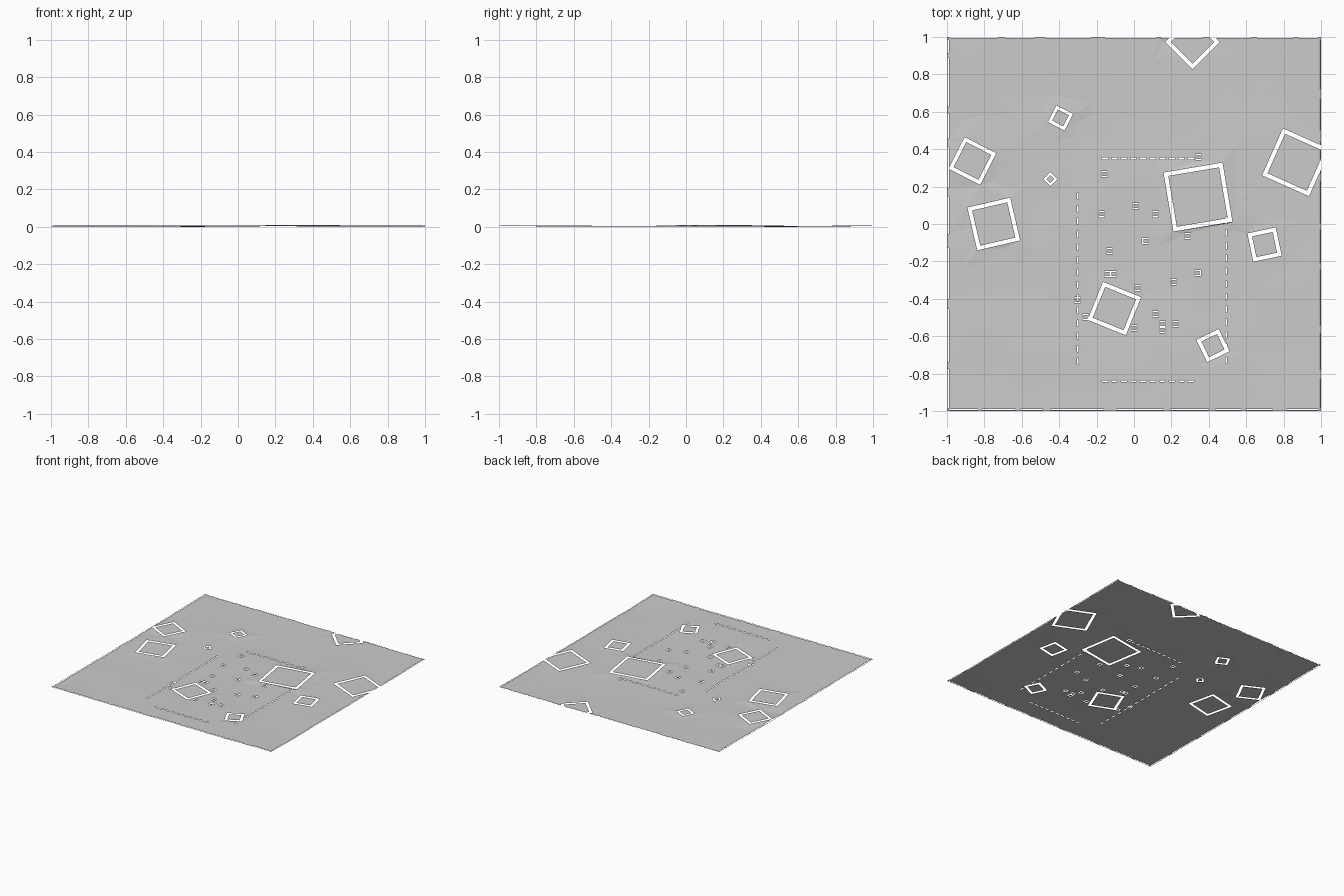
import bpy, math, random
from mathutils import Vector, noise
from mathutils.geometry import delaunay_2d_cdt

if "Cube" in bpy.data.objects:
    bpy.data.objects.remove(bpy.data.objects["Cube"])

random.seed(4)

# square foundations: x, y, side, angle, slot width, level
FRAMES = [(-.864, .337, .19, -27, .02, .015), (-.75, .0, .235, 13, .021, .014),
          (-.393, .567, .10, -27, .017, .013), (-.447, .24, .054, 45, .012, .011),
          (.342, .144, .32, 9.5, .022, .017), (.866, .33, .275, -24, .022, .012),
          (.698, -.11, .155, 12, .021, .012), (-.105, -.452, .22, -22, .021, .010),
          (.422, -.65, .133, 26, .02, .012), (.313, .973, .205, 45, .021, .012)]
# small post footings
POSTS = [(.345, .358), (-.158, .267), (.008, .096), (-.174, .053), (.115, .053),
         (.286, -.064), (.061, -.091), (-.131, -.144), (-.142, -.267), (-.11, -.267),
         (.019, -.342), (.211, -.31), (.34, -.262), (-.302, -.406), (-.259, -.497),
         (.003, -.556), (.115, -.481), (.152, -.535), (.152, -.567), (.222, -.535)]


def rect(x, y, w, h, deg=0):
    c, s = math.cos(math.radians(deg)), math.sin(math.radians(deg))
    return [Vector((x + c * a * w / 2 - s * b * h / 2, y + s * a * w / 2 + c * b * h / 2))
            for a, b in ((-1, -1), (1, -1), (1, 1), (-1, 1))]


def inside(p, poly, eps=0.0):
    return all((b - a).cross(p - a) >= -eps * (b - a).length
               for a, b in zip(poly, poly[1:] + poly[:1])) if poly else False


rings = []   # outer loop, inner loop, level
for x, y, s, a, w, z in FRAMES:
    rings.append((rect(x, y, s, s, a), rect(x, y, s - 2 * w, s - 2 * w, a), z))
for x, y in POSTS:
    rings.append((rect(x, y, .034, .034), rect(x, y, .02, .02), None))

# dashed fence line slots
slots = []
for i in range(10):
    for y in (.35, -.84):
        slots.append(rect(-.155 + i * .051, y, .032, .009))
for i in range(14):
    slots.append(rect(-.3, .15 - i * .068, .009, .035))
    if i < 12:
        slots.append(rect(.493, .02 - i * .068, .009, .035))
# slots along the outer rim
for side in range(4):
    t = -.985
    while t < .95:
        length = min(random.uniform(.1, .3), .985 - t)
        m = t + length / 2
        slots.append([rect(m, -.992, length, .007), rect(m, .996, length, .005),
                      rect(-.993, m, .007, length), rect(.993, m, .005, length)][side])
        t += length + random.uniform(.02, .08)

loops = [rect(0, 0, 2, 2)] + [l for r in rings for l in r[:2]] + slots


def height(p):
    for outer, inner, z in rings:
        if z is not None and inside(p, outer, 1e-4):
            return z
    n = noise.noise(Vector((p.x * 2.2, p.y * 2.2, 3.1)))
    bump = .006 * math.exp(-((p.x - .53) ** 2 + (p.y - .08) ** 2) / .006)
    edge = .003 * max(0, abs(p.y) - .7) / .3
    return .011 + .005 * n + bump + edge


# constrained triangulation of the whole sheet
pts, edges = [], []
for l in loops:
    k = len(pts)
    pts += l
    edges += [(k + i, k + (i + 1) % 4) for i in range(4)]
N = 18
for i in range(N + 1):
    for j in range(N + 1):
        q = Vector((-1 + 2 * i / N, -1 + 2 * j / N))
        if 0 < i < N:
            q.x += random.uniform(-.03, .03)
        if 0 < j < N:
            q.y += random.uniform(-.03, .03)
        if not any(inside(q, r[0], .02) for r in rings):
            pts.append(q)
verts, _, faces, *_ = delaunay_2d_cdt(pts, edges, [], 0, 1e-5)

zs = [height(v) for v in verts]
low = min(z for v, z in zip(verts, zs) if max(abs(v.x), abs(v.y)) < 1.0001)
parts = {"terrain": [], "foundation_pads": [], "post_footings": []}
for f in faces:
    c = sum((verts[i] for i in f), Vector((0, 0))) / len(f)
    if max(abs(c.x), abs(c.y)) > 1 or any(inside(c, s) for s in slots):
        continue
    name = "terrain"
    for outer, inner, z in rings:
        if inside(c, outer):
            if inside(c, inner):
                name = "post_footings" if z is None else "foundation_pads"
            else:
                name = None
                break
    if name:
        parts[name].append(f)

# one object for each kind of ground surface
for name, fs in parts.items():
    used = sorted({i for f in fs for i in f})
    idx = {v: k for k, v in enumerate(used)}
    me = bpy.data.meshes.new(name)
    me.from_pydata([(verts[i].x, verts[i].y, zs[i] - low) for i in used], [],
                   [[idx[i] for i in f] for f in fs])
    me.update()
    bpy.context.collection.objects.link(bpy.data.objects.new(name, me))
